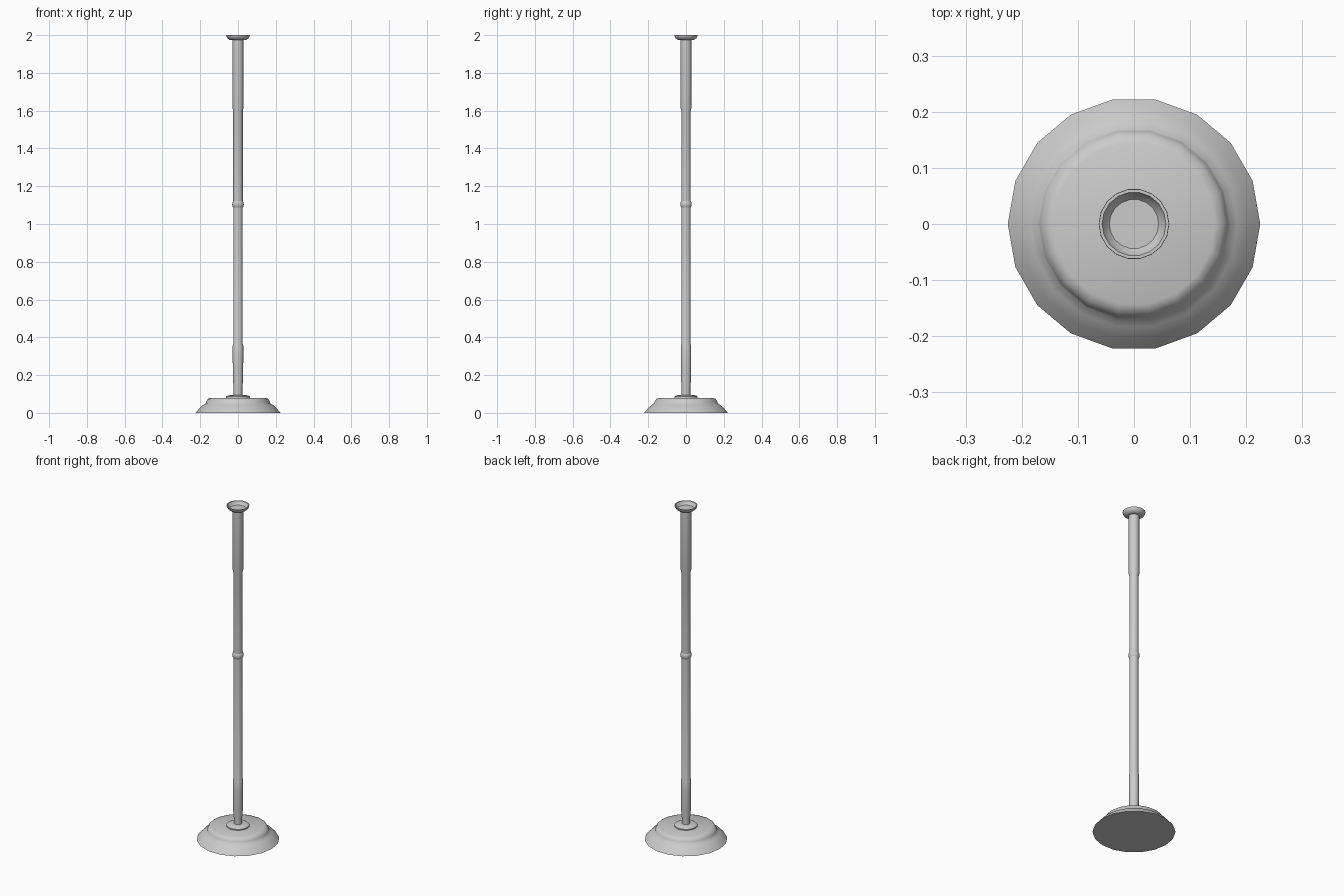
import bpy, bmesh, math

if "Cube" in bpy.data.objects:
    bpy.data.objects.remove(bpy.data.objects["Cube"])

def lathe(name, profile, sides=18, angle=40):
    """Revolve (radius, z) points around z, capping both ends."""
    bm = bmesh.new()
    rings = []
    for r, z in profile:
        rings.append([bm.verts.new((r * math.cos(2 * math.pi * i / sides),
                                    r * math.sin(2 * math.pi * i / sides), z))
                      for i in range(sides)])
    for a, b in zip(rings, rings[1:]):
        for i in range(sides):
            j = (i + 1) % sides
            bm.faces.new((a[i], a[j], b[j], b[i]))
    bm.faces.new(rings[0][::-1])
    bm.faces.new(rings[-1])
    bmesh.ops.recalc_face_normals(bm, faces=bm.faces)
    mesh = bpy.data.meshes.new(name)
    bm.to_mesh(mesh)
    bm.free()
    ob = bpy.data.objects.new(name, mesh)
    bpy.context.collection.objects.link(ob)
    bpy.ops.object.select_all(action='DESELECT')
    ob.select_set(True)
    bpy.context.view_layer.objects.active = ob
    bpy.ops.object.shade_smooth_by_angle(angle=math.radians(angle))
    return ob

# weighted foot with stepped, rounded rim
lathe("base", [(0.225, 0), (0.205, 0.023), (0.185, 0.042), (0.171, 0.05),
               (0.168, 0.06), (0.16, 0.074), (0.145, 0.08)], angle=60)

# collar disc where the pole meets the base
lathe("base_collar", [(0.063, 0.078), (0.063, 0.086), (0.056, 0.091), (0.035, 0.096)])

# lower pole with a slightly thicker grip near the foot
lathe("lower_pole", [(0.023, 0.09), (0.023, 0.13), (0.027, 0.18), (0.028, 0.285),
                     (0.028, 0.355), (0.025, 0.365), (0.025, 1.1)])

# rounded joint ring
lathe("joint_ring", [(0.024, 1.085), (0.029, 1.093), (0.031, 1.104),
                     (0.029, 1.115), (0.024, 1.123)])

# upper pole widening to the top sleeve
lathe("upper_pole", [(0.0255, 1.1), (0.0255, 1.6), (0.029, 1.615), (0.029, 1.98)])

# open cup on top
lathe("top_cup", [(0.036, 1.973), (0.046, 1.976), (0.055, 1.983), (0.061, 1.993),
                  (0.0625, 2.0), (0.057, 2.0), (0.053, 1.99), (0.044, 1.98)])
